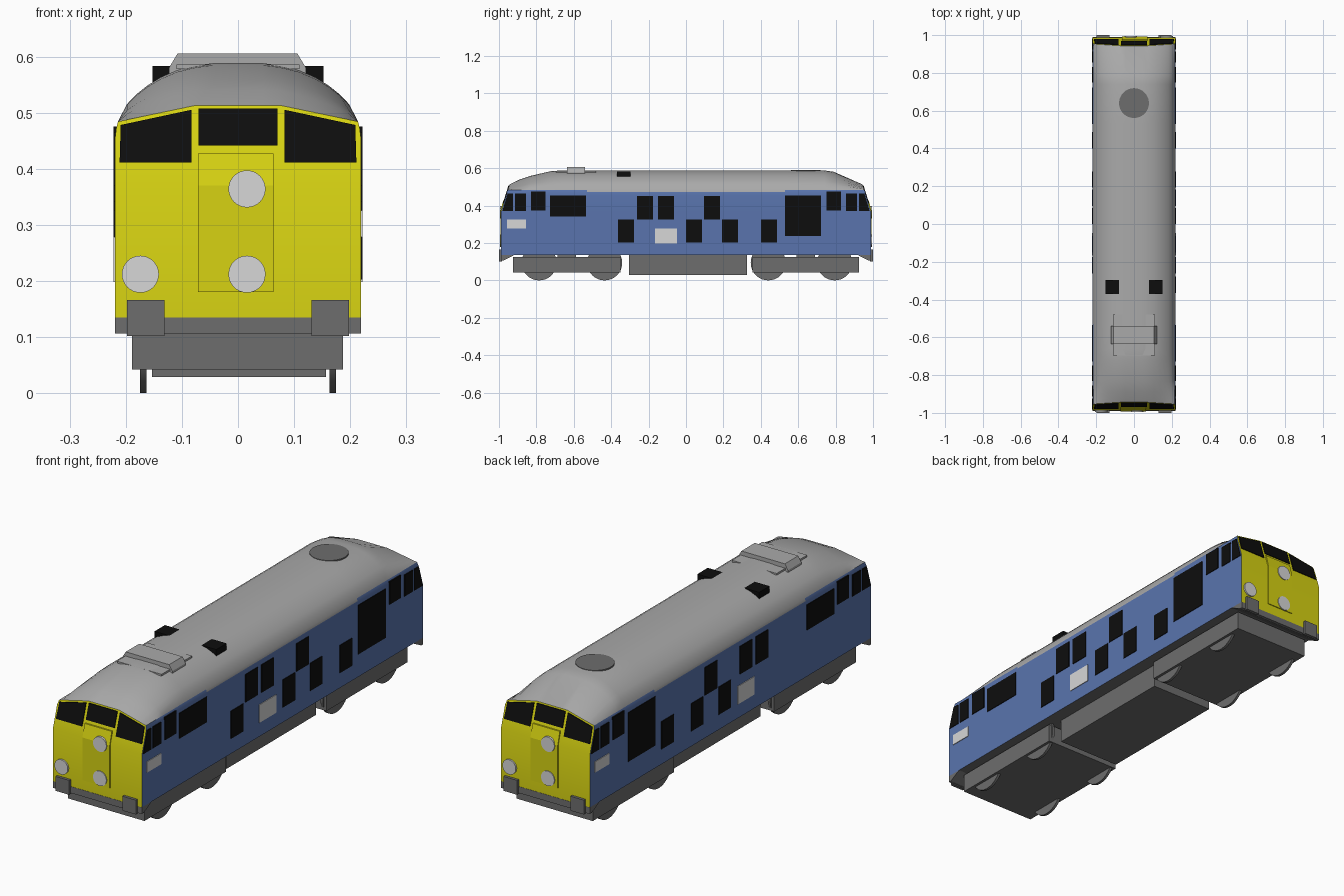
import bpy, bmesh, math
from mathutils import Vector, Matrix

if "Cube" in bpy.data.objects:
    bpy.data.objects.remove(bpy.data.objects["Cube"])


def material(name, r, g, b):
    m = bpy.data.materials.new(name)
    m.diffuse_color = (r, g, b, 1)
    m.use_nodes = True
    m.node_tree.nodes["Principled BSDF"].inputs["Base Color"].default_value = m.diffuse_color
    return m


BLUE = material("blue paint", 0.10, 0.175, 0.42)
YELLOW = material("yellow paint", 0.68, 0.65, 0.006)
ROOF = material("roof grey", 0.40, 0.40, 0.40)
DARK = material("underframe grey", 0.155, 0.155, 0.155)
BLACK = material("black", 0.004, 0.004, 0.004)
WHITE = material("pale grey", 0.68, 0.68, 0.68)


def finish(bm, name, mats):
    bmesh.ops.recalc_face_normals(bm, faces=bm.faces)
    me = bpy.data.meshes.new(name)
    bm.to_mesh(me)
    bm.free()
    for m in mats:
        me.materials.append(m)
    ob = bpy.data.objects.new(name, me)
    bpy.context.collection.objects.link(ob)
    return ob


def prism(name, pts, vec, mat):
    """Polygon in space, pushed along vec."""
    bm = bmesh.new()
    a = [bm.verts.new(p) for p in pts]
    b = [bm.verts.new(Vector(p) + Vector(vec)) for p in pts]
    bm.faces.new(a)
    bm.faces.new(b[::-1])
    n = len(a)
    for i in range(n):
        bm.faces.new((a[i], a[(i + 1) % n], b[(i + 1) % n], b[i]))
    return finish(bm, name, [mat])


def box(name, x, y, z, mat):
    pts = [(x[0], y[0], z[0]), (x[1], y[0], z[0]), (x[1], y[1], z[0]), (x[0], y[1], z[0])]
    return prism(name, pts, (0, 0, z[1] - z[0]), mat)


def disc(name, centre, radius, depth, axis, mat, segments=32):
    bm = bmesh.new()
    rot = Vector((0, 0, 1)).rotation_difference(Vector(axis)).to_matrix().to_4x4()
    bmesh.ops.create_cone(bm, cap_ends=True, segments=segments, radius1=radius, radius2=radius,
                          depth=depth, matrix=Matrix.Translation(centre) @ rot)
    ob = finish(bm, name, [mat])
    smooth(ob)
    return ob


def smooth(ob, angle=30):
    for p in ob.data.polygons:
        p.use_smooth = True
    ob.data.set_sharp_from_angle(angle=math.radians(angle))


# ---- body shell: lofted cross-sections, raked cab ends, domed roof ends
END = 0.988


def end_y(z):
    return END - max(0, z - 0.37) * 0.31


SIDE = [(0.219, 0.135), (0.219, 0.37), (0.219, 0.455), (0.217, 0.472), (0.214, 0.484)]
ARCH = [(0.198, 0.515), (0.182, 0.532), (0.162, 0.548), (0.138, 0.563), (0.108, 0.576),
        (0.075, 0.584), (0.045, 0.588)]


def section(f):
    def low(x):
        return min(0.513, 0.484 + (0.214 - x) * 0.029 / 0.139)
    return SIDE + [(x, low(x) + (z - low(x)) * f) for x, z in ARCH]


stations = [(-END, 0), (-0.888, 0.36), (-0.834, 0.6), (-0.722, 0.95), (-0.66, 1), (-0.53, 1),
            (0.53, 1), (0.74, 1), (0.79, 0.9), (END, 0)]
bm = bmesh.new()
rings = []
for y, f in stations:
    half = section(f)
    full = half + [(-x, z) for x, z in reversed(half)]
    is_end = abs(y) == END
    rings.append([bm.verts.new((x, math.copysign(end_y(z), y) if is_end else y, z)) for x, z in full])
n = len(rings[0])
for a, b in zip(rings, rings[1:]):
    for i in range(n):
        j = (i + 1) % n
        f = bm.faces.new((a[i], a[j], b[j], b[i]))
        k = min(i, n - 2 - i)
        mid_y = (a[i].co.y + b[i].co.y) / 2
        if i == n - 1:
            f.material_index = 3
        elif k < 3 or (k == 3 and abs(mid_y) > 0.53):
            f.material_index = 0
        else:
            f.material_index = 2
for r in (rings[0], rings[-1]):
    for i in range(n // 2 - 1):
        bm.faces.new((r[i], r[i + 1], r[n - 2 - i], r[n - 1 - i])).material_index = 1
smooth(finish(bm, "body_shell", [BLUE, YELLOW, ROOF, DARK]), 25)

# ---- both cab ends (second end is the first turned half round)
for s, end in ((1, "front"), (-1, "rear")):
    def face(pts, off):
        return [(s * x, -s * (end_y(z) + off), z) for x, z in pts]

    # windscreens
    prism(end + "_centre_windscreen", face([(-0.07, 0.441), (0.07, 0.441), (0.07, 0.507), (-0.07, 0.507)], 0.004),
          (0, s * 0.008, 0), BLACK)
    for m in (1, -1):
        pts = [(0.083, 0.411), (0.211, 0.411), (0.209, 0.478), (0.083, 0.505)]
        prism(end + "_side_windscreen", face([(m * x, z) for x, z in pts], 0.004), (0, s * 0.008, 0), BLACK)
        # buffers
        box(end + "_buffer", sorted((m * 0.131, m * 0.198)), sorted((-s * 1.0, -s * 0.985)), (0.102, 0.166), DARK)
    # gangway door following the rake
    door = [(-s * (end_y(z) + o), z) for z, o in
            ((0.18, 0.004), (0.37, 0.004), (0.427, 0.007), (0.427, -0.004), (0.37, -0.004), (0.18, -0.004))]
    prism(end + "_door", [(-s * 0.071, y, z) for y, z in door], (s * 0.134, 0, 0), YELLOW)
    # lamps
    for x, z in ((0.016, 0.364), (0.016, 0.212), (-0.174, 0.212)):
        disc(end + "_lamp", (s * x, -s * 0.991, z), 0.033, 0.009, (0, 1, 0), WHITE)
    # wedge buffer beam
    beam = [(0.92, 0.135), (0.989, 0.135), (0.989, 0.106), (0.975, 0.106)]
    prism(end + "_buffer_beam", [(-0.219, -s * y, z) for y, z in beam], (0.438, 0, 0), DARK)

# ---- side windows, grilles and plates
CAB = [(-0.83, -0.75, 0.374, 0.475), (-0.914, -0.856, 0.37, 0.465)]
LOW, HIGH = (0.203, 0.326), (0.326, 0.45)
GRILLES = [(-0.727, -0.535, 0.342, 0.455), (0.53, 0.722, 0.237, 0.455),
           (-0.262, -0.176, *HIGH), (-0.15, -0.064, *HIGH), (0.096, 0.182, *HIGH),
           (0.0, 0.086, *LOW), (0.193, 0.278, *LOW), (0.4, 0.487, *LOW)]
for m, side in ((1, "right"), (-1, "left")):
    def plate(name, y0, y1, z0, z1, mat):
        box(side + name, sorted((m * 0.2145, m * 0.222)), (y0, y1), (z0, z1), mat)

    for g in GRILLES + ([(-0.364, -0.278, *LOW)] if m == 1 else []):
        plate("_grille", *g, BLACK)
    for e in (1, -1):
        for y0, y1, z0, z1 in CAB:
            plate("_cab_window", *sorted((e * y0, e * y1)), z0, z1, BLACK)
        quarter = [(-0.982, 0.37), (-0.925, 0.37), (-0.925, 0.465), (-0.954, 0.465)]
        prism(side + "_quarter_window", [(m * 0.2145, e * y, z) for y, z in quarter], (m * 0.0075, 0, 0), BLACK)
    plate("_side_plate", -0.166, -0.048, 0.198, 0.278, WHITE)
    plate("_cab_plate", *sorted((-m * 0.957, -m * 0.856)), 0.278, 0.326, WHITE)
    # black roof vents
    box(side + "_roof_vent", sorted((m * 0.072, m * 0.152)), (-0.37, -0.297), (0.54, 0.583), BLACK)

# ---- roof fittings
disc("roof_fan", (0, 0.64, 0.587), 0.079, 0.006, (0, 0, 1), DARK, 40)
box("roof_hatch", (-0.11, 0.11), (-0.695, -0.48), (0.578, 0.586), ROOF)
prism("exhaust_box", [(x, -0.635, z) for x, z in
                      ((-0.123, 0.57), (0.121, 0.57), (0.121, 0.58), (0.106, 0.605), (-0.108, 0.605), (-0.123, 0.58))],
      (0, 0.094, 0), ROOF)

# ---- underframe: tank, bogies and wheels
box("fuel_tank", (-0.153, 0.157), (-0.305, 0.325), (0.029, 0.136), DARK)
for name, y0, y1, axles in (("front", -0.925, -0.35, (-0.785, -0.435)), ("rear", 0.355, 0.925, (0.44, 0.795))):
    box(name + "_bogie", (-0.189, 0.187), (y0, y1), (0.042, 0.124), DARK)
    for y in axles:
        for m in (1, -1):
            disc(name + "_wheel", (m * 0.169, y, 0.094), 0.094, 0.012, (1, 0, 0), DARK)
    mid = (y0 + y1) / 2
    box(name + "_bogie_pivot", (-0.06, 0.06), (mid - 0.05, mid + 0.05), (0.12, 0.137), DARK)
